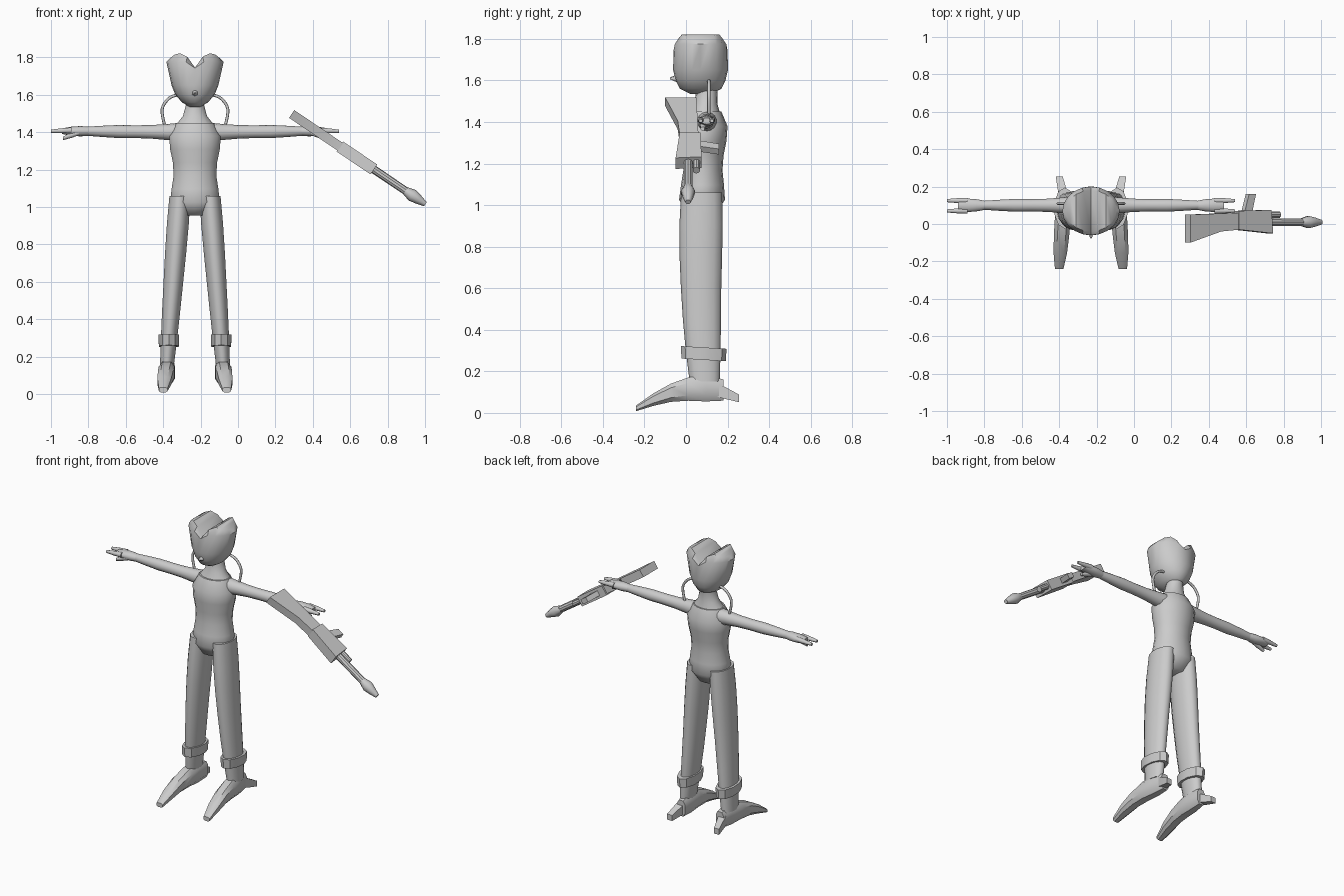
import bpy, bmesh, math
from mathutils import Vector

cube = bpy.data.objects.get("Cube")
if cube:
    bpy.data.objects.remove(cube)

FIGURE_X = -0.23
SHADE = 0.6
grey = bpy.data.materials.new("plain_grey")
grey.use_nodes = True
grey.diffuse_color = (SHADE, SHADE, SHADE, 1)
shader = grey.node_tree.nodes["Principled BSDF"]
shader.inputs["Base Color"].default_value = grey.diffuse_color


def finish(name, bm, x, crease):
    """Turn the bmesh into a shaded object standing at the given x."""
    bmesh.ops.recalc_face_normals(bm, faces=bm.faces)
    mesh = bpy.data.meshes.new(name)
    bm.to_mesh(mesh)
    bm.free()
    mesh.materials.append(grey)
    ob = bpy.data.objects.new(name, mesh)
    ob.location.x = x
    bpy.context.collection.objects.link(ob)
    bpy.ops.object.select_all(action="DESELECT")
    ob.select_set(True)
    bpy.context.view_layer.objects.active = ob
    bpy.ops.object.shade_smooth_by_angle(angle=math.radians(crease))
    return ob


def bridge(bm, rings):
    for lower, upper in zip(rings, rings[1:]):
        count = len(lower)
        for i in range(count):
            j = (i + 1) % count
            bm.faces.new((lower[i], lower[j], upper[j], upper[i]))


def rounded(value, power):
    return math.copysign(abs(value) ** power, value)


def tube(name, axis, start, end, widths, ratio=(1, 1), sway=0, sides=14,
         mirror=1, power=1, x=FIGURE_X, crease=60):
    """Evenly spaced rings from start to end; ratio blends, sway bows the path."""
    bm = bmesh.new()
    rings = []
    first, second = [k for k in range(3) if k != axis]
    for step, width in enumerate(widths):
        t = step / (len(widths) - 1)
        centre = Vector(start).lerp(Vector(end), t)
        centre[second] += sway * math.sin(math.pi * t)
        depth = width * (ratio[0] + (ratio[1] - ratio[0]) * t)
        ring = []
        for i in range(sides):
            angle = math.tau * (i + 0.5) / sides
            co = centre.copy()
            co[first] += width * rounded(math.cos(angle), power)
            co[second] += depth * rounded(math.sin(angle), power)
            co.x *= mirror
            ring.append(bm.verts.new(co))
        rings.append(ring)
    bridge(bm, rings)
    bm.faces.new(rings[0])
    bm.faces.new(rings[-1])
    return finish(name, bm, x, crease)


X, Y, Z = range(3)

# Torso and neck
tube("torso", Z, (0, 0.075, 0.955), (0, 0.09, 1.45),
     [0.08, 0.135, 0.127, 0.116, 0.12, 0.135, 0.14, 0.1], ratio=(0.82, 0.8), sides=18)
tube("neck", Z, (0, 0.09, 1.43), (0, 0.105, 1.6),
     [0.11, 0.065, 0.05, 0.045], ratio=(0.7, 1.2), sides=18)


# Head with a crown split by a groove running front to back
def crown_height(x):
    rise = 1.4 * min(abs(x), 0.055)
    fall = 0.8 * max(0, abs(x) - 0.1)
    return 1.745 + rise - fall


def head(name, sides=20):
    bm = bmesh.new()
    rings = []
    for z, width, depth in [(1.535, 0.03, 0.05), (1.56, 0.07, 0.1), (1.6, 0.105, 0.12),
                            (1.65, 0.125, 0.132), (1.775, 0.153, 0.13), (2, 0.135, 0.11)]:
        ring = []
        for i in range(sides):
            angle = math.tau * i / sides
            x = width * math.cos(angle)
            y = 0.07 + depth * math.sin(angle)
            limit = crown_height(x) - 0.1 * max(0, width - 0.135)
            ring.append(bm.verts.new((x, y, min(z, limit))))
        rings.append(ring)
    bridge(bm, rings)
    bm.faces.new(rings[0])
    top = rings[-1]
    for i in range(sides // 2):
        front, back = (top[-i], top[-i - 1]), (top[i + 1], top[i])
        bm.faces.new(dict.fromkeys(front + back))
    return finish(name, bm, FIGURE_X, 40)


head("head")
tube("nose", Y, (0, -0.03, 1.61), (0, -0.077, 1.61), [0.025, 0.004], sides=6)


def hose(name, mirror):
    curve = bpy.data.curves.new(name, "CURVE")
    curve.dimensions = "3D"
    curve.bevel_depth = 0.008
    curve.bevel_resolution = 2
    path = curve.splines.new("NURBS")
    points = [(0.07, 1.6), (0.12, 1.6), (0.17, 1.55), (0.18, 1.5), (0.16, 1.43)]
    path.points.add(len(points) - 1)
    path.use_endpoint_u = True
    path.order_u = 3
    for point, (x, z) in zip(path.points, points):
        point.co = (x * mirror, 0.11, z, 1)
    curve.materials.append(grey)
    ob = bpy.data.objects.new(name, curve)
    ob.location.x = FIGURE_X
    bpy.context.collection.objects.link(ob)


for side, mirror in (("left", 1), ("right", -1)):
    # Leg with an ankle cuff that rises towards the front
    tube(side + "_leg", Z, (0.15, 0.09, 0.15), (0.08, 0.075, 1.06),
         [0.038, 0.045, 0.05, 0.054, 0.058, 0.06, 0.058], ratio=(1.9, 1.7),
         sway=-0.01, mirror=mirror)
    cuff = tube(side + "_ankle_cuff", Z, (0.14, 0.085, 0.255), (0.14, 0.085, 0.315),
                [0.056, 0.058], ratio=(1.9, 1.9), sides=10, mirror=mirror, crease=30)
    for vertex in cuff.data.vertices:
        vertex.co.z -= 0.06 * (vertex.co.y - 0.085)

    # Foot drawn out to a low toe, and a heel spur
    tube(side + "_foot", Y, (0.14, 0.18, 0.11), (0.17, -0.24, 0.022),
         [0.03, 0.042, 0.045, 0.043, 0.038, 0.024], ratio=(1.8, 0.6), sway=0.042,
         sides=8, mirror=mirror, power=0.7, crease=35)
    tube(side + "_heel_spur", Y, (0.135, 0.1, 0.13), (0.17, 0.255, 0.07),
         [0.035, 0.034, 0.026], ratio=(1.5, 1), sides=4, mirror=mirror, crease=30)

    # Arm, hand and fingers
    tube(side + "_arm", X, (0.06, 0.1, 1.4), (0.58, 0.1, 1.405),
         [0.052, 0.043, 0.036, 0.034, 0.035, 0.03, 0.024], mirror=mirror)
    tube(side + "_hand", X, (0.56, 0.1, 1.405), (0.71, 0.1, 1.405),
         [0.023, 0.033, 0.037, 0.03], ratio=(1, 0.5), mirror=mirror)
    for finger, y in (("front", 0.07), ("back", 0.125)):
        tube(f"{side}_{finger}_finger", X, (0.66, y, 1.41), (0.77, y, 1.405),
             [0.016, 0.014, 0.009], sides=8, mirror=mirror)
    tube(side + "_thumb", X, (0.62, 0.085, 1.4), (0.705, 0.08, 1.367),
         [0.018, 0.016, 0.01], sides=8, mirror=mirror)
    hose(side + "_hose", mirror)


# Rifle, built along x and then tipped downwards
def plate(name, outline, half):
    bm = bmesh.new()
    rings = [[bm.verts.new((x, y, z)) for x, y in outline] for z in (-half, half)]
    bridge(bm, rings)
    for ring in rings:
        bm.faces.new(ring)
    return finish(name, bm, 0, 30)


def rod(name, begin, stop, y, widths):
    return tube(name, X, (begin, y, 0), (stop, y, 0), widths, sides=10, x=0, crease=35)


rifle = [
    plate("rifle_stock", [(0, -0.1), (0, 0.05), (0.32, 0.06), (0.32, -0.03), (0.2, -0.04)], 0.025),
    plate("rifle_body", [(0.31, -0.03), (0.31, 0.07), (0.52, 0.075), (0.53, -0.05)], 0.032),
    plate("rifle_magazine", [(0.355, 0.06), (0.405, 0.06), (0.43, 0.16), (0.385, 0.16)], 0.016),
    rod("rifle_barrel", 0.5, 0.76, 0.01, [0.022, 0.021]),
    rod("rifle_muzzle", 0.735, 0.862, 0.01, [0.022, 0.034, 0.025, 0.013]),
    rod("rifle_lower_tube", 0.5, 0.59, 0.05, [0.018, 0.018]),
]
for part in rifle:
    part.location = (0.287, 0, 1.497)
    part.rotation_euler.y = math.radians(34)
